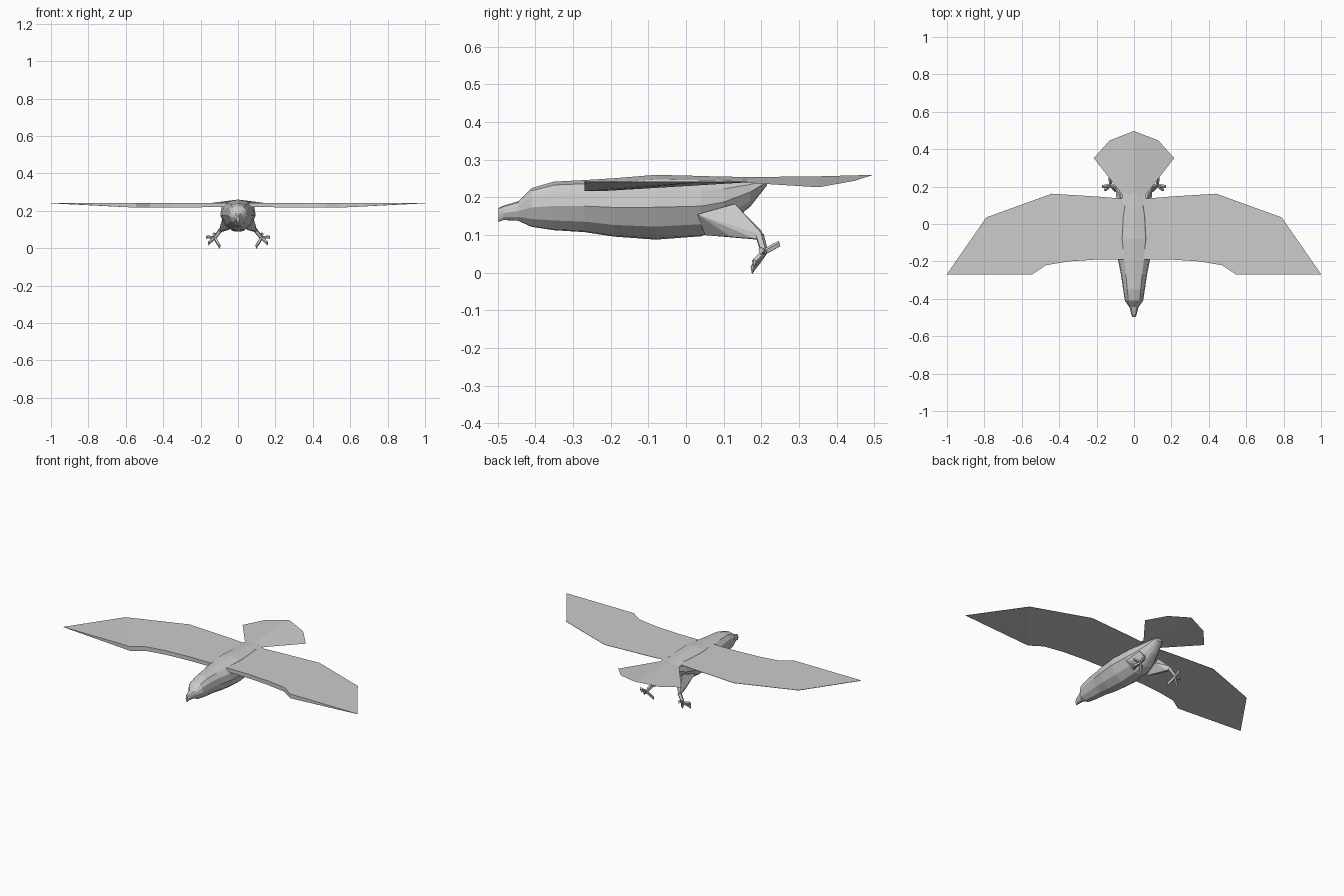
import bpy, bmesh
from mathutils import Vector

cube = bpy.data.objects.get("Cube")
if cube:
    bpy.data.objects.remove(cube, do_unlink=True)

grey = bpy.data.materials.new("plain grey")
grey.use_nodes = True
grey.diffuse_color = (0.6, 0.6, 0.6, 1)
grey.node_tree.nodes["Principled BSDF"].inputs["Base Color"].default_value = grey.diffuse_color


def finish(name, bm, closed=True):
    """Turn a bmesh into a flat shaded grey object."""
    bmesh.ops.remove_doubles(bm, verts=bm.verts, dist=0.0001)
    if closed:
        bmesh.ops.recalc_face_normals(bm, faces=bm.faces)
    mesh = bpy.data.meshes.new(name)
    bm.to_mesh(mesh)
    bm.free()
    mesh.materials.append(grey)
    obj = bpy.data.objects.new(name, mesh)
    bpy.context.collection.objects.link(obj)
    return obj


def loft(name, rings):
    """Skin a row of equal rings and cap both ends."""
    bm = bmesh.new()
    rows = [[bm.verts.new(p) for p in ring] for ring in rings]
    n = len(rows[0])
    for a, b in zip(rows, rows[1:]):
        for i in range(n):
            j = (i + 1) % n
            bm.faces.new((a[i], a[j], b[j], b[i]))
    bm.faces.new(rows[0])
    bm.faces.new(rows[-1])
    return finish(name, bm)


def limb(name, path, radii, sides=5):
    """Tapered tube along a path of points."""
    path = [Vector(p) for p in path]
    turn = (path[-1] - path[0]).to_track_quat('Z', 'Y').to_matrix()
    rings = []
    for p, r in zip(path, radii):
        bm = bmesh.new()
        circle = bmesh.ops.create_circle(bm, segments=sides, radius=r)["verts"]
        rings.append([p + turn @ v.co for v in circle])
        bm.free()
    return loft(name, rings)


# Body: one faceted section scaled along the length (y, half width, top, bottom)
half = [(0.62, 0.93), (0.92, 0.76), (1, 0.5), (0.72, 0.2), (0.3, 0.02)]
section = [(0, 1)] + half + [(0, 0)] + [(-u, v) for u, v in reversed(half)]
stations = [
    (-0.498, 0.007, 0.172, 0.135), (-0.485, 0.014, 0.178, 0.14),
    (-0.445, 0.024, 0.19, 0.138), (-0.41, 0.049, 0.225, 0.122),
    (-0.35, 0.058, 0.242, 0.113), (-0.27, 0.07, 0.246, 0.108),
    (-0.19, 0.086, 0.251, 0.096), (-0.08, 0.095, 0.26, 0.088),
    (0.04, 0.087, 0.257, 0.097), (0.1, 0.073, 0.255, 0.12),
    (0.17, 0.045, 0.253, 0.175), (0.215, 0.025, 0.25, 0.232)]
loft("body", [[(w * u, y, b + (t - b) * v) for u, v in section]
              for y, w, t, b in stations])

# Wings: leading point, its thickness, trailing point
wing = [((0.05, -0.19), 0.023, (0.05, 0.135)), ((0.2, -0.19), 0.024, (0.2, 0.147)),
        ((0.35, -0.2), 0.025, (0.33, 0.155)), ((0.47, -0.22), 0.026, (0.44, 0.162)),
        ((0.545, -0.27), 0.026, (0.79, 0.035)), ((0.998, -0.27), 0.001, (1, -0.268))]
for side, s in (("left", 1), ("right", -1)):
    loft(side + "_wing", [[(s * a[0], a[1], 0.243), (s * a[0], a[1], 0.243 - d),
                           (s * c[0], c[1], 0.24), (s * c[0], c[1], 0.242)]
                          for a, d, c in wing])

# Tail: fanned sheet with a raised centre ridge
bm = bmesh.new()
ridge = [(0.08, 0.256), (0.16, 0.254), (0.35, 0.256), (0.497, 0.26)]
edge = [(0.06, 0.1, 0.245), (0.065, 0.16, 0.239), (0.215, 0.352, 0.227), (0.13, 0.447, 0.244)]
for s in (1, -1):
    for i in range(3):
        (y0, z0), (y1, z1) = ridge[i:i + 2]
        p, q = edge[i:i + 2]
        corners = [(0, y0, z0), (s * p[0], *p[1:]), (s * q[0], *q[1:]), (0, y1, z1)]
        face = bm.faces.new([bm.verts.new(c) for c in corners])
        face.normal_update()
        if face.normal.z < 0:
            face.normal_flip()
finish("tail", bm, closed=False)

# Legs: hulled thigh, thin shank, four clawed toes
thigh = [(0.085, 0.03, 0.155), (0.068, 0.13, 0.183), (0.035, 0.14, 0.14),
         (0.045, 0.05, 0.1), (0.082, 0.12, 0.095),
         (0.098, 0.185, 0.09), (0.083, 0.19, 0.088), (0.1, 0.205, 0.1), (0.084, 0.2, 0.112)]
toes = {"outer": (0.168, 0.2, 0.06), "front": (0.155, 0.182, 0.03),
        "inner": (0.1, 0.178, 0.014), "back": (0.128, 0.248, 0.077)}
for side, s in (("left", 1), ("right", -1)):
    def flip(p):
        return Vector((s * p[0], p[1], p[2]))

    bm = bmesh.new()
    for p in thigh:
        bm.verts.new(flip(p))
    bmesh.ops.convex_hull(bm, input=bm.verts)
    finish(side + "_thigh", bm)
    foot = flip((0.125, 0.208, 0.055))
    limb(side + "_shank", [flip((0.091, 0.195, 0.1)), foot], (0.012, 0.01))
    for toe, tip in toes.items():
        end = flip(tip)
        claw = end + Vector((0, 0, -0.013)) + (end - foot) * 0.08
        limb(f"{side}_{toe}_toe", [foot, foot.lerp(end, 0.6), end, claw],
             (0.008, 0.009, 0.008, 0.001))
